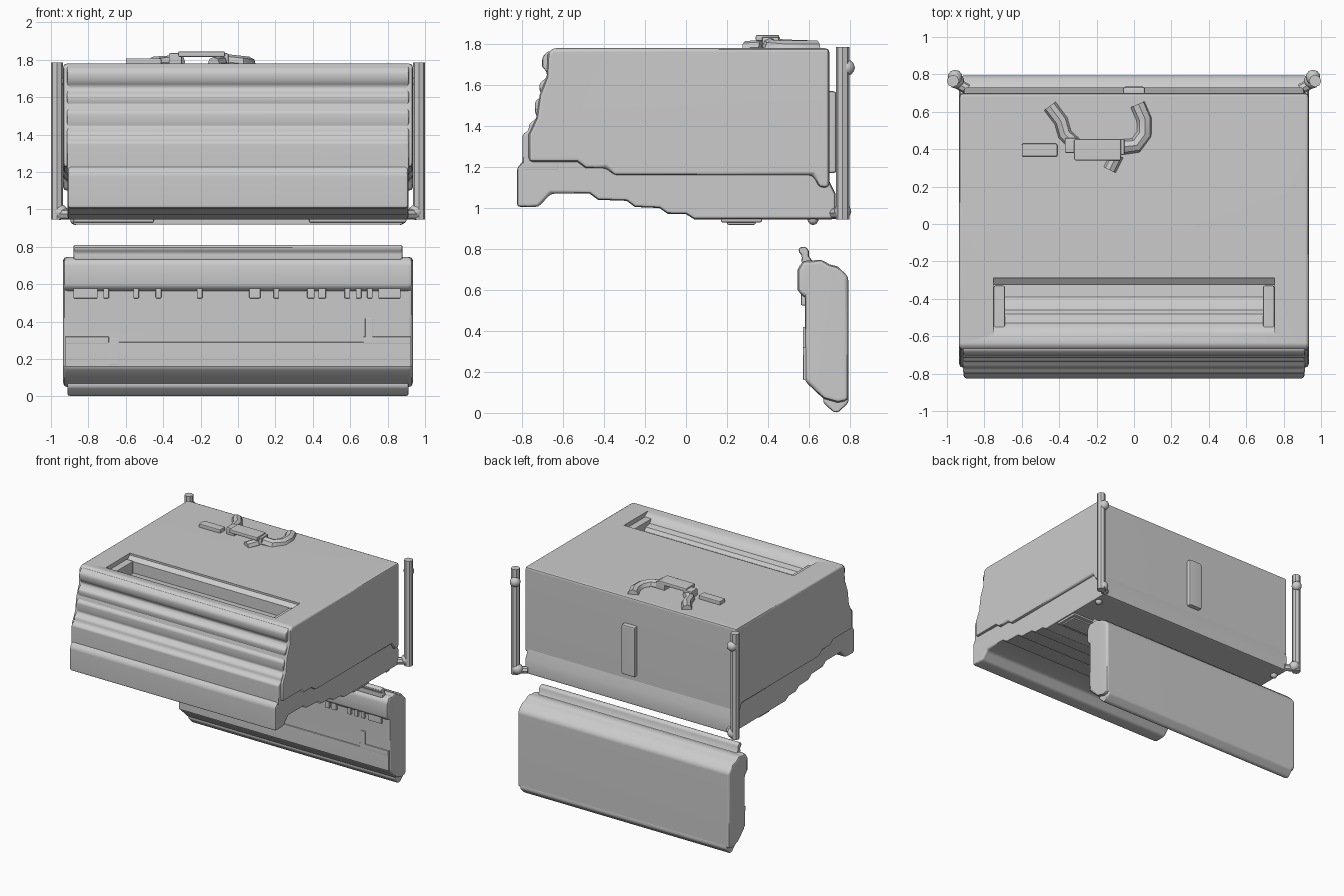
import bpy, bmesh, math
from mathutils import Vector


def finish(ob, bevel=0.0, angle=40):
    bpy.context.view_layer.objects.active = ob
    for o in bpy.context.selected_objects:
        o.select_set(False)
    ob.select_set(True)
    if bevel:
        m = ob.modifiers.new("bevel", 'BEVEL')
        m.width, m.segments, m.limit_method = bevel, 2, 'ANGLE'
        m.angle_limit = math.radians(40)
        bpy.ops.object.modifier_apply(modifier=m.name)
    bpy.ops.object.shade_smooth_by_angle(angle=math.radians(angle))
    return ob


def flatten_shading(ob):
    """Keep large faces flat while bevels stay smooth."""
    m = ob.modifiers.new("weighted_normals", 'WEIGHTED_NORMAL')
    m.keep_sharp = True


def make(name, bm, bevel=0.0):
    bmesh.ops.recalc_face_normals(bm, faces=bm.faces)
    me = bpy.data.meshes.new(name)
    bm.to_mesh(me)
    bm.free()
    ob = bpy.data.objects.new(name, me)
    bpy.context.collection.objects.link(ob)
    return finish(ob, bevel)


def prism(name, profile, x0, x1, bevel=0.0):
    """Extrude a (y, z) side profile along x."""
    bm = bmesh.new()
    a = [bm.verts.new((x0, y, z)) for y, z in profile]
    b = [bm.verts.new((x1, y, z)) for y, z in profile]
    bm.faces.new(a)
    bm.faces.new(b[::-1])
    n = len(a)
    for i in range(n):
        j = (i + 1) % n
        bm.faces.new((a[i], b[i], b[j], a[j]))
    return make(name, bm, bevel)


def box(name, x0, x1, y0, y1, z0, z1, bevel=0.008):
    return prism(name, [(y0, z0), (y1, z0), (y1, z1), (y0, z1)], x0, x1, bevel)


def rod(name, pts, r):
    """Round rod with mitred joints along a list of points."""
    cu = bpy.data.curves.new(name, 'CURVE')
    cu.dimensions, cu.bevel_depth, cu.bevel_resolution = '3D', r, 2
    cu.use_fill_caps = True
    sp = cu.splines.new('POLY')
    sp.points.add(len(pts) - 1)
    for p, c in zip(sp.points, pts):
        p.co = (*c, 1)
    tmp = bpy.data.objects.new(name, cu)
    bpy.context.collection.objects.link(tmp)
    bpy.context.view_layer.update()
    bm = bmesh.new()
    bm.from_mesh(tmp.to_mesh())
    bpy.data.objects.remove(tmp)
    return make(name, bm)


def knob(name, loc, r):
    bm = bmesh.new()
    bmesh.ops.create_icosphere(bm, subdivisions=2, radius=r)
    bmesh.ops.translate(bm, verts=bm.verts, vec=loc)
    return make(name, bm)


# Upper housing
upper = prism("upper_housing", [
    (-0.655, 1.78), (-0.675, 1.75), (-0.68, 1.64), (-0.715, 1.55), (-0.73, 1.44),
    (-0.768, 1.36), (-0.768, 1.225), (-0.53, 1.225), (-0.49, 1.195), (-0.39, 1.195),
    (-0.35, 1.16), (0.62, 1.16), (0.65, 1.10), (0.70, 1.10), (0.70, 1.78)],
    -0.935, 0.935, 0.02)

# Sloped, ribbed pocket cut into the lid
slot = prism("slot_cutter", [
    (-0.29, 1.85), (-0.29, 1.765), (-0.325, 1.74), (-0.325, 1.65), (-0.39, 1.655),
    (-0.41, 1.675), (-0.46, 1.685), (-0.48, 1.71), (-0.53, 1.72), (-0.55, 1.75),
    (-0.60, 1.785), (-0.60, 1.85)], -0.75, 0.75)
cut = upper.modifiers.new("slot", 'BOOLEAN')
cut.operation, cut.solver, cut.object = 'DIFFERENCE', 'EXACT', slot
bpy.context.view_layer.objects.active = upper
bpy.ops.object.modifier_apply(modifier=cut.name)
bpy.data.objects.remove(slot)
finish(upper)

# Ribbed front face, slightly narrower than the housing
prism("ribbed_front", [
    (-0.62, 1.765), (-0.675, 1.765), (-0.702, 1.735), (-0.702, 1.69), (-0.677, 1.66),
    (-0.682, 1.635), (-0.715, 1.61), (-0.715, 1.575), (-0.70, 1.55), (-0.737, 1.52),
    (-0.737, 1.47), (-0.727, 1.44), (-0.765, 1.41), (-0.768, 1.38), (-0.798, 1.36),
    (-0.798, 1.18), (-0.62, 1.18)], -0.915, 0.915, 0.012)

# Narrower skirt with stepped underside
prism("lower_skirt", [
    (-0.79, 1.235), (-0.826, 1.195), (-0.826, 1.005), (-0.72, 1.005), (-0.66, 1.07),
    (-0.47, 1.07), (-0.43, 1.04), (-0.29, 1.035), (-0.25, 1.005), (-0.13, 1.0),
    (-0.09, 0.972), (0.0, 0.97), (0.04, 0.945), (0.73, 0.945), (0.73, 1.07),
    (0.70, 1.13), (0.68, 1.30), (-0.72, 1.30)], -0.912, 0.912, 0.018)

# Underside cleat, heavier at both ends
box("underside_cleat", -0.88, 0.88, 0.20, 0.34, 0.918, 0.96)
for x0, x1 in ((-0.88, -0.45), (0.38, 0.90)):
    box("underside_cleat_end", x0, x1, 0.17, 0.37, 0.93, 0.96)

# Pocket end tabs
for s in (-1, 1):
    a, b = sorted((s * 0.69, s * 0.75))
    box("slot_end_tab", a, b, -0.58, -0.33, 1.64, 1.75)

# Back spine
box("back_spine", -0.06, 0.06, 0.68, 0.735, 1.17, 1.57, 0.015)

# Corner posts with tips, feet and brackets
for s in (-1, 1):
    rod("corner_post", [(s * 0.968, 0.765, 0.945), (s * 0.968, 0.765, 1.785)], 0.033)
    knob("post_knob", (s * 0.957, 0.785, 1.685), 0.04)
    knob("post_foot", (s * 0.95, 0.765, 0.985), 0.042)
    rod("post_bracket", [(s * 0.968, 0.765, 0.975), (s * 0.89, 0.72, 0.975)], 0.028)
    knob("underside_stud", (s * 0.87, 0.62, 0.945), 0.028)

# Handle on the lid: raised grip with two curling arms
box("handle_grip", -0.32, -0.07, 0.34, 0.455, 1.815, 1.845)
box("handle_leg_left", -0.37, -0.30, 0.38, 0.46, 1.77, 1.835)
box("handle_leg_right", -0.13, -0.05, 0.37, 0.455, 1.77, 1.835)
rod("handle_arm_left", [(-0.31, 0.42, 1.79), (-0.37, 0.48, 1.785),
                        (-0.39, 0.55, 1.782), (-0.45, 0.63, 1.78)], 0.038)
rod("handle_arm_right", [(-0.08, 0.41, 1.79), (0.01, 0.42, 1.78), (0.055, 0.48, 1.775),
                         (0.055, 0.56, 1.775), (0.02, 0.64, 1.775)], 0.042)
rod("handle_tail", [(-0.09, 0.37, 1.785), (-0.13, 0.29, 1.78)], 0.035)
box("lid_latch", -0.60, -0.41, 0.36, 0.43, 1.77, 1.808)

# Lower panel hanging behind, with a chamfered foot
prism("lower_panel", [
    (0.58, 0.155), (0.58, 0.56), (0.57, 0.62), (0.60, 0.74), (0.66, 0.75),
    (0.70, 0.725), (0.74, 0.715), (0.793, 0.665), (0.793, 0.06), (0.74, 0.05),
    (0.67, 0.07)], -0.935, 0.935, 0.022)
prism("panel_foot", [(0.67, 0.09), (0.67, 0.05), (0.72, 0.003), (0.745, 0.003),
                     (0.793, 0.05), (0.793, 0.09)], -0.912, 0.912, 0.012)

# Rolled top lip and its raised rim
prism("panel_lip", [(0.575, 0.56), (0.545, 0.60), (0.545, 0.70), (0.57, 0.745),
                    (0.64, 0.745), (0.64, 0.56)], -0.935, 0.935, 0.025)
prism("panel_rim", [(0.562, 0.73), (0.567, 0.77), (0.548, 0.785), (0.552, 0.808),
                    (0.585, 0.812), (0.60, 0.79), (0.60, 0.765), (0.625, 0.73)],
      -0.88, 0.88, 0.012)

# Raised lower band on the panel front, with its two tabs
box("panel_band", -0.925, 0.925, 0.572, 0.60, 0.16, 0.29, 0.004)
for x0, x1, z0, z1 in ((-0.925, -0.69, 0.28, 0.32), (0.67, 0.925, 0.28, 0.32),
                       (0.68, 0.72, 0.30, 0.42), (-0.69, -0.635, 0.17, 0.31)):
    box("band_tab", x0, x1, 0.571, 0.60, z0, z1, 0.004)

# Small teeth under the lip
for x0, x1 in ((-0.88, -0.75), (-0.72, -0.69), (-0.56, -0.53), (-0.44, -0.41),
               (-0.22, -0.19), (0.06, 0.12), (0.19, 0.22), (0.37, 0.41), (0.43, 0.47),
               (0.57, 0.60), (0.63, 0.66), (0.69, 0.72), (0.75, 0.87)):
    box("lip_tooth", x0, x1, 0.562, 0.60, 0.525, 0.58, 0.004)

for ob in bpy.data.objects:
    flatten_shading(ob)
